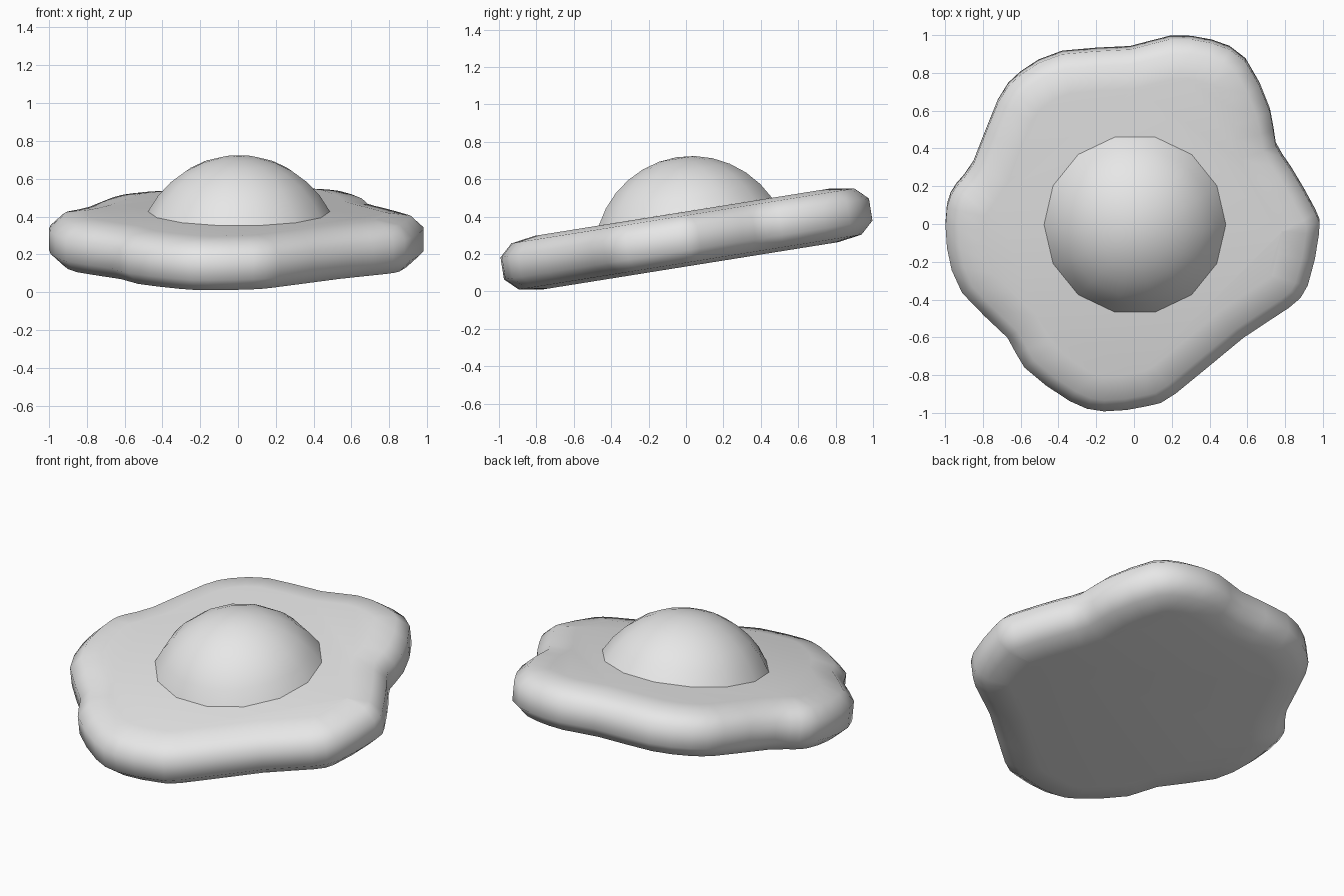
import bpy
import bmesh
import math
from mathutils import Matrix, Vector

cube = bpy.data.objects.get("Cube")
if cube:
    bpy.data.objects.remove(cube, do_unlink=True)

grey = bpy.data.materials.new("plain grey")
grey.use_nodes = True
grey.diffuse_color = (0.8, 0.8, 0.8, 1)
grey.node_tree.nodes["Principled BSDF"].inputs["Base Color"].default_value = (0.8, 0.8, 0.8, 1)

TILT = Matrix.Translation((0, 0, 0.28)) @ Matrix.Rotation(math.radians(9.1), 4, "X")


def finish(bm, name):
    """Turn a mesh into a smooth, tilted object."""
    bmesh.ops.recalc_face_normals(bm, faces=bm.faces)
    bm.transform(TILT)
    for face in bm.faces:
        face.smooth = True
    mesh = bpy.data.meshes.new(name)
    bm.to_mesh(mesh)
    bm.free()
    mesh.materials.append(grey)
    obj = bpy.data.objects.new(name, mesh)
    bpy.context.collection.objects.link(obj)
    return obj


def bridge(bm, lower, upper):
    """Join two rings of equal length with quads."""
    for i in range(len(lower)):
        j = (i + 1) % len(lower)
        bm.faces.new((lower[i], lower[j], upper[j], upper[i]))


def refine(points):
    """Add a smooth midpoint between each pair of neighbours."""
    result = []
    n = len(points)
    for i in range(n):
        a, b, c, d = (points[(i + k) % n] for k in (-1, 0, 1, 2))
        result += [b, (9 * (b + c) - a - d) / 16]
    return result


def inset_outline(points, distance):
    """Move a counter-clockwise outline inwards along its normals."""
    result = []
    for i, p in enumerate(points):
        along = (points[(i + 1) % len(points)] - points[i - 1]).normalized()
        result.append(p + Vector((-along.y, along.x)) * distance)
    return result


# Wavy white: rounded rim swept round a lobed outline
outline = refine([Vector(p) for p in (
    (0.98, -0.04), (0.96, 0.07), (0.83, 0.3), (0.75, 0.43), (0.72, 0.61),
    (0.59, 0.88), (0.41, 0.98), (0.19, 1), (-0.02, 0.945), (-0.38, 0.92),
    (-0.6, 0.81), (-0.72, 0.66), (-0.85, 0.33), (-0.94, 0.21), (-0.99, 0.1),
    (-0.99, -0.12), (-0.91, -0.36), (-0.67, -0.6), (-0.58, -0.76),
    (-0.34, -0.94), (-0.16, -0.995), (0.08, -0.965), (0.22, -0.9),
    (0.58, -0.6), (0.82, -0.44), (0.92, -0.32))])
rim = [(0.2, 0.145), (0.07, 0.125), (0, 0.06)]
profile = [(d, -z) for d, z in rim] + rim[::-1]
bm = bmesh.new()
rings = [[bm.verts.new((p.x, p.y, z)) for p in inset_outline(outline, d)]
         for d, z in profile]
for lower, upper in zip(rings, rings[1:]):
    bridge(bm, lower, upper)
bm.faces.new(rings[0])
bm.faces.new(rings[-1])
finish(bm, "egg_white")

# Yolk: spherical cap resting on the white
SIDES, STEPS, RADIUS, CUT = 14, 6, 0.54, math.radians(63)
bm = bmesh.new()
rings = []
for s in range(STEPS):
    polar = CUT * (1 - s / STEPS)
    r, z = RADIUS * math.sin(polar), RADIUS * math.cos(polar) - 0.1
    rings.append([bm.verts.new((r * math.cos(a) + 0.005, r * math.sin(a) + 0.02, z))
                  for a in (math.tau * k / SIDES for k in range(SIDES))])
for lower, upper in zip(rings, rings[1:]):
    bridge(bm, lower, upper)
apex = bm.verts.new((0.005, 0.02, RADIUS - 0.1))
for k in range(SIDES):
    bm.faces.new((rings[-1][k], rings[-1][(k + 1) % SIDES], apex))
finish(bm, "egg_yolk")
